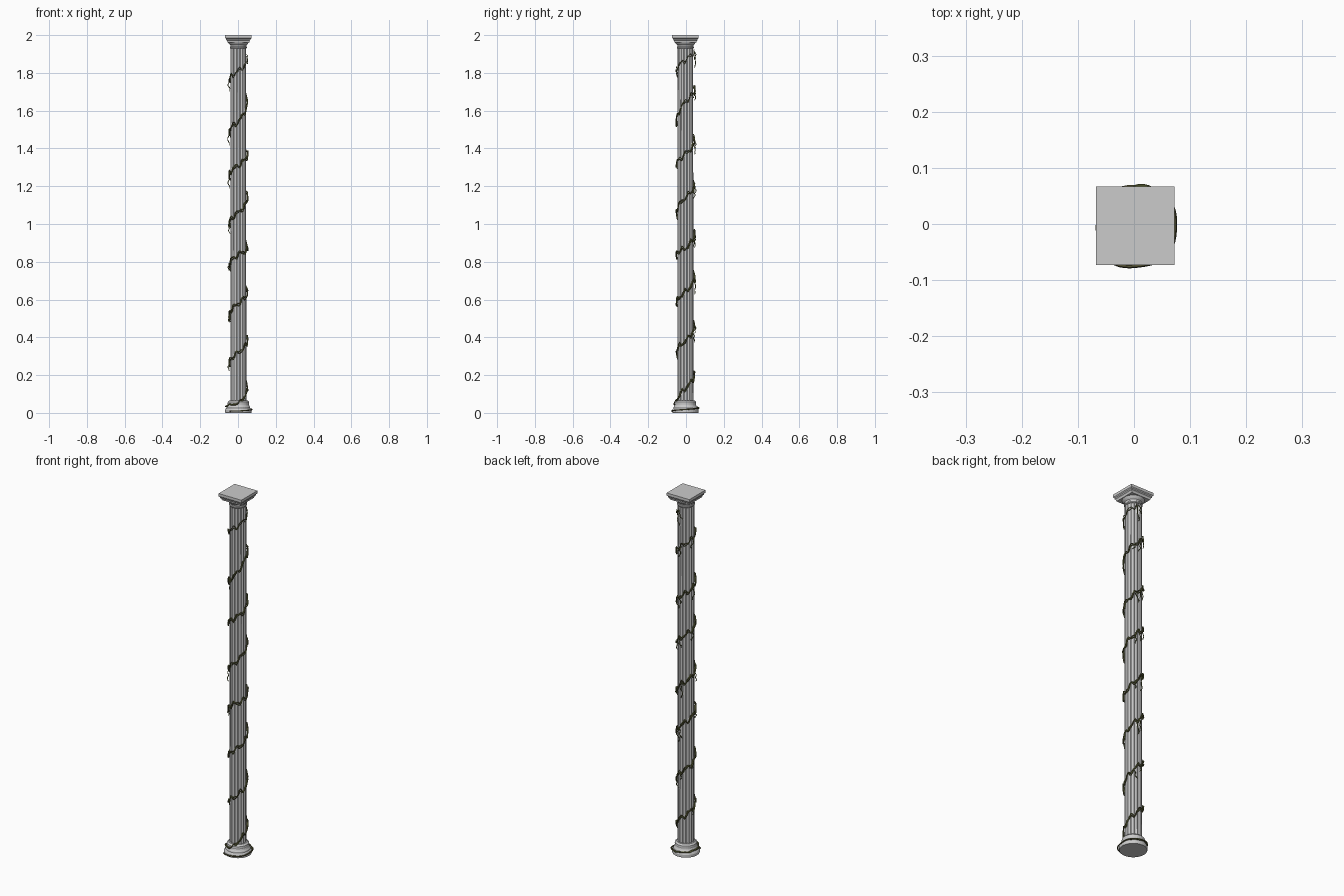
import bpy, bmesh, math, random
from mathutils import Vector

if "Cube" in bpy.data.objects:
    bpy.data.objects.remove(bpy.data.objects["Cube"])

random.seed(4)
CX, CY = 0.002, -0.003
TAU = 2 * math.pi


def mat(name, c):
    m = bpy.data.materials.new(name)
    m.diffuse_color = (*c, 1)
    m.use_nodes = True
    m.node_tree.nodes["Principled BSDF"].inputs["Base Color"].default_value = m.diffuse_color
    return m


def loft(name, rings):
    """Skin a list of equal-length vertex rings and cap both ends."""
    bm = bmesh.new()
    vs = [[bm.verts.new(p) for p in r] for r in rings]
    n = len(vs[0])
    for a, b in zip(vs, vs[1:]):
        for i in range(n):
            bm.faces.new((a[i], a[(i + 1) % n], b[(i + 1) % n], b[i]))
    bm.faces.new(vs[0][::-1])
    bm.faces.new(vs[-1])
    bmesh.ops.recalc_face_normals(bm, faces=bm.faces)
    me = bpy.data.meshes.new(name)
    bm.to_mesh(me)
    bm.free()
    ob = bpy.data.objects.new(name, me)
    bpy.context.collection.objects.link(ob)
    return ob


def ring(r, z, n=32, off=0.0):
    return [(CX + r * math.cos(TAU * i / n + off), CY + r * math.sin(TAU * i / n + off), z) for i in range(n)]


def lathe(name, prof, n=32, off=0.0):
    return loft(name, [ring(r, z, n, off) for r, z in prof])


# Round base: plinth, swelling torus, scotia, upper roll
lathe("base", [(.068, 0), (.070, .004), (.070, .016), (.067, .022), (.063, .026), (.062, .032),
               (.058, .038), (.056, .044), (.057, .05), (.056, .058), (.052, .062), (.048, .066)])

# Fluted shaft
FL = 16
def flute_ring(z, s=1.0):
    pts = []
    for i in range(FL):
        for t, r in ((-.42, .0425), (-.22, .0392), (0, .038), (.22, .0392), (.42, .0425)):
            a = TAU * (i + t) / FL
            pts.append((CX + s * r * math.cos(a), CY + s * r * math.sin(a), z))
    return pts

loft("shaft", [flute_ring(.06), flute_ring(1.94, .98)])

# Capital: round neck and echinus below a stepped square abacus
lathe("capital_neck", [(.042, 1.928), (.045, 1.932), (.045, 1.937), (.042, 1.94), (.043, 1.947),
                       (.049, 1.953), (.055, 1.961), (.056, 1.966)])
q = math.sqrt(2)
lathe("abacus", [(h * q, z) for h, z in ((.058, 1.962), (.060, 1.97), (.064, 1.974), (.065, 1.98),
                                         (.070, 1.985), (.070, 2.0))], 4, math.pi / 4)

# Vine path: heights at the front and right crossings of each turn
front = [.05, .32, .58, .84, 1.06, 1.31, 1.54, 1.81]
right = [.13, .38, .64, .87, 1.14, 1.37, 1.65, 1.87]
keys = [(-1.2, .008), (-1, .010), (-.55, .025), (-.25, .035)]
for k, (f, r) in enumerate(zip(front, right)):
    keys += [(k, f), (k + .25, r)]
    if k < 7:
        keys.append((k + .5, r * .6 + front[k + 1] * .4))
keys.append((7.5, 1.92))


def height(t):
    for (a, za), (b, zb) in zip(keys, keys[1:]):
        if t <= b:
            return za + (zb - za) * (t - a) / (b - a)
    return keys[-1][1]


def radius(z):
    return .046 + .026 * max(0, min(1, (.068 - z) / .05))


def on_column(t, z, out=0.0):
    a = TAU * (t - .25)
    r = radius(z) + out
    return Vector((CX + r * math.cos(a), CY + r * math.sin(a), z))


green = mat("vine_green", (.13, .15, .045))
dark = mat("vine_bark", (.09, .085, .035))


def tube(name, paths, rad, m):
    cu = bpy.data.curves.new(name, 'CURVE')
    cu.dimensions = '3D'
    cu.bevel_depth = rad
    cu.bevel_resolution = 1
    cu.use_fill_caps = True
    for pts in paths:
        s = cu.splines.new('POLY')
        s.points.add(len(pts) - 1)
        for i, (p, c) in enumerate(zip(s.points, pts)):
            p.co = (*c, 1)
            p.radius = 1 - .5 * max(0, i / len(pts) - .8) / .2
    cu.materials.append(m)
    ob = bpy.data.objects.new(name, cu)
    bpy.context.collection.objects.link(ob)
    bpy.context.view_layer.objects.active = ob
    bpy.ops.object.select_all(action='DESELECT')
    ob.select_set(True)
    bpy.ops.object.convert(target='MESH')
    bpy.ops.object.shade_smooth_by_angle()


# Two intertwined main stems, gently kinked
def stem(phase, t0):
    pts, N = [], 420
    for i in range(N + 1):
        t = t0 + (7.45 - t0) * i / N
        z = height(t)
        lift = min(1, max(0, z - .02) / .08)
        w = TAU * t
        z += lift * (.010 * math.sin(6.3 * w + .8) + .005 * math.sin(11.7 * w) + .006 * math.sin(4.6 * w + phase))
        z = max(.005, min(1.93, z))
        pts.append(on_column(t, z, .002 + .0025 * math.cos(4.6 * w + phase)))
    return pts

tube("main_vine", [stem(0, -1.1)], .0035, dark)
tube("twining_vine", [stem(math.pi, -.65)], .003, green)

# Thin tendrils curling off the stems, mostly hanging on the left and back
paths = []
spots = [k + f for k in range(1, 8) for f in (-.25, .42, .5)]
for t0 in spots:
    t0 += random.uniform(-.03, .03)
    z0 = height(t0)
    L = random.uniform(.03, .085)
    drift, ph = random.uniform(-.06, .06), random.uniform(0, TAU)
    paths.append([on_column(t0 + drift * u + .018 * math.sin(9 * u + ph) * u,
                            max(.02, z0 - L * u), .003 + .008 * math.sin(math.pi * u) * abs(math.cos(5 * u + ph)))
                  for u in (i / 18 for i in range(19))])
tube("hanging_tendrils", paths, .0022, green)
